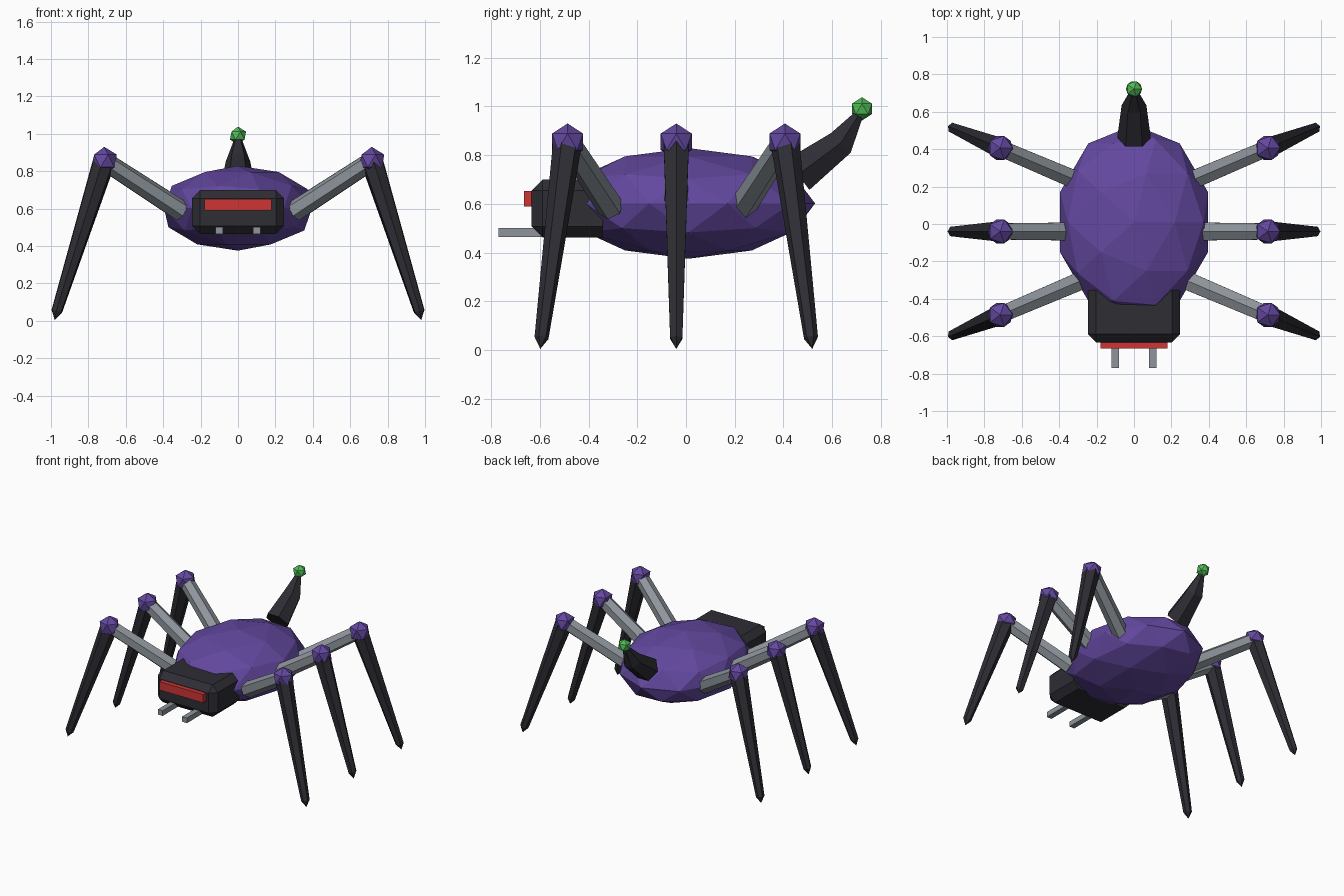
import bpy
import bmesh
import math
from mathutils import Vector, Matrix

cube = bpy.data.objects.get("Cube")
if cube:
    bpy.data.objects.remove(cube, do_unlink=True)


def material(name, rgb):
    mat = bpy.data.materials.new(name)
    mat.use_nodes = True
    mat.diffuse_color = (*rgb, 1)
    bsdf = next(n for n in mat.node_tree.nodes if n.type == 'BSDF_PRINCIPLED')
    bsdf.inputs["Base Color"].default_value = (*rgb, 1)
    return mat


PURPLE = material("purple shell", (0.125, 0.065, 0.35))
DARK = material("dark armour", (0.026, 0.026, 0.034))
GREY = material("grey metal", (0.27, 0.30, 0.33))
RED = material("red visor", (0.62, 0.035, 0.035))
GREEN = material("green glow", (0.085, 0.50, 0.095))


def finish(bm, name, mat):
    bmesh.ops.recalc_face_normals(bm, faces=bm.faces[:])
    mesh = bpy.data.meshes.new(name)
    bm.to_mesh(mesh)
    bm.free()
    mesh.materials.append(mat)
    obj = bpy.data.objects.new(name, mesh)
    bpy.context.collection.objects.link(obj)
    return obj


def ball(name, mat, centre, size, detail=1):
    bm = bmesh.new()
    bmesh.ops.create_icosphere(bm, subdivisions=detail, radius=1)
    bmesh.ops.transform(bm, verts=bm.verts[:],
                        matrix=Matrix.Translation(centre) @ Matrix.Diagonal((*size, 1)))
    return finish(bm, name, mat)


def box(name, mat, low, high, chamfer=0):
    low, high = Vector(low), Vector(high)
    bm = bmesh.new()
    bmesh.ops.create_cube(bm, size=1)
    bmesh.ops.transform(bm, verts=bm.verts[:],
                        matrix=Matrix.Translation((low + high) / 2) @ Matrix.Diagonal((*(high - low), 1)))
    if chamfer:
        # the rear rim stays square where it sinks into the body
        edges = [e for e in bm.edges if min(v.co.y for v in e.verts) < high.y - 0.001]
        bmesh.ops.bevel(bm, geom=edges, offset=chamfer, segments=1, affect='EDGES', profile=0.5)
    return finish(bm, name, mat)


def limb(name, mat, path, radii, phase=0.0, sides=6):
    """Loft a faceted tube along a path; a zero radius makes a point."""
    path = [Vector(p) for p in path]
    bm = bmesh.new()
    rings = []
    for i, (p, r) in enumerate(zip(path, radii)):
        d = (path[min(i + 1, len(path) - 1)] - path[max(i - 1, 0)]).normalized()
        side = d.cross(Vector((0, 0, 1))).normalized()
        up = side.cross(d)
        if r == 0:
            rings.append([bm.verts.new(p)])
            continue
        angles = [phase + math.tau * k / sides for k in range(sides)]
        rings.append([bm.verts.new(p + r * (math.cos(a) * up + math.sin(a) * side)) for a in angles])
    for a, b in zip(rings, rings[1:]):
        for k in range(sides):
            n = (k + 1) % sides
            if len(b) == 1:
                bm.faces.new((a[k], a[n], b[0]))
            else:
                bm.faces.new((a[k], a[n], b[n], b[k]))
    for ring in (rings[0], rings[-1]):
        if len(ring) > 1:
            bm.faces.new(ring)
    return finish(bm, name, mat)


# Body and head
ball("body", PURPLE, (0, 0.01, 0.602), (0.416, 0.52, 0.227), detail=2)
box("head", DARK, (-0.247, -0.633, 0.463), (0.247, -0.34, 0.7), chamfer=0.045)
box("visor", RED, (-0.18, -0.665, 0.59), (0.18, -0.6, 0.652))

# Legs and mandibles, on both sides
for side, label in ((1, "left"), (-1, "right")):
    x = 0.1 * side
    box(f"{label}_mandible", GREY, (x - 0.02, -0.77, 0.464), (x + 0.02, -0.58, 0.502))
    for row, spread in (("front", -1), ("middle", 0), ("rear", 1)):
        def at(px, dy, pz):
            return Vector((px * side, -0.04 + spread * dy, pz))
        hip = at(0.3, 0.27, 0.585)
        knee = at(0.715, 0.446, 0.855)
        ankle = at(0.969, 0.553, 0.05)
        toe = at(0.98, 0.558, 0.005)
        limb(f"{label}_{row}_upper_leg", GREY, (hip, knee), (0.056, 0.05))
        ball(f"{label}_{row}_knee", PURPLE, knee, (0.075,) * 3)
        limb(f"{label}_{row}_lower_leg", DARK, (knee, ankle, toe), (0.06, 0.029, 0))

# Stinger tail with glowing tip
limb("tail", DARK, ((0, 0.46, 0.72), (0, 0.635, 0.85), (0, 0.722, 0.985)),
     (0.09, 0.066, 0.015), phase=math.pi / 6)
ball("tail_tip", GREEN, (0, 0.722, 0.99), (0.048,) * 3)
